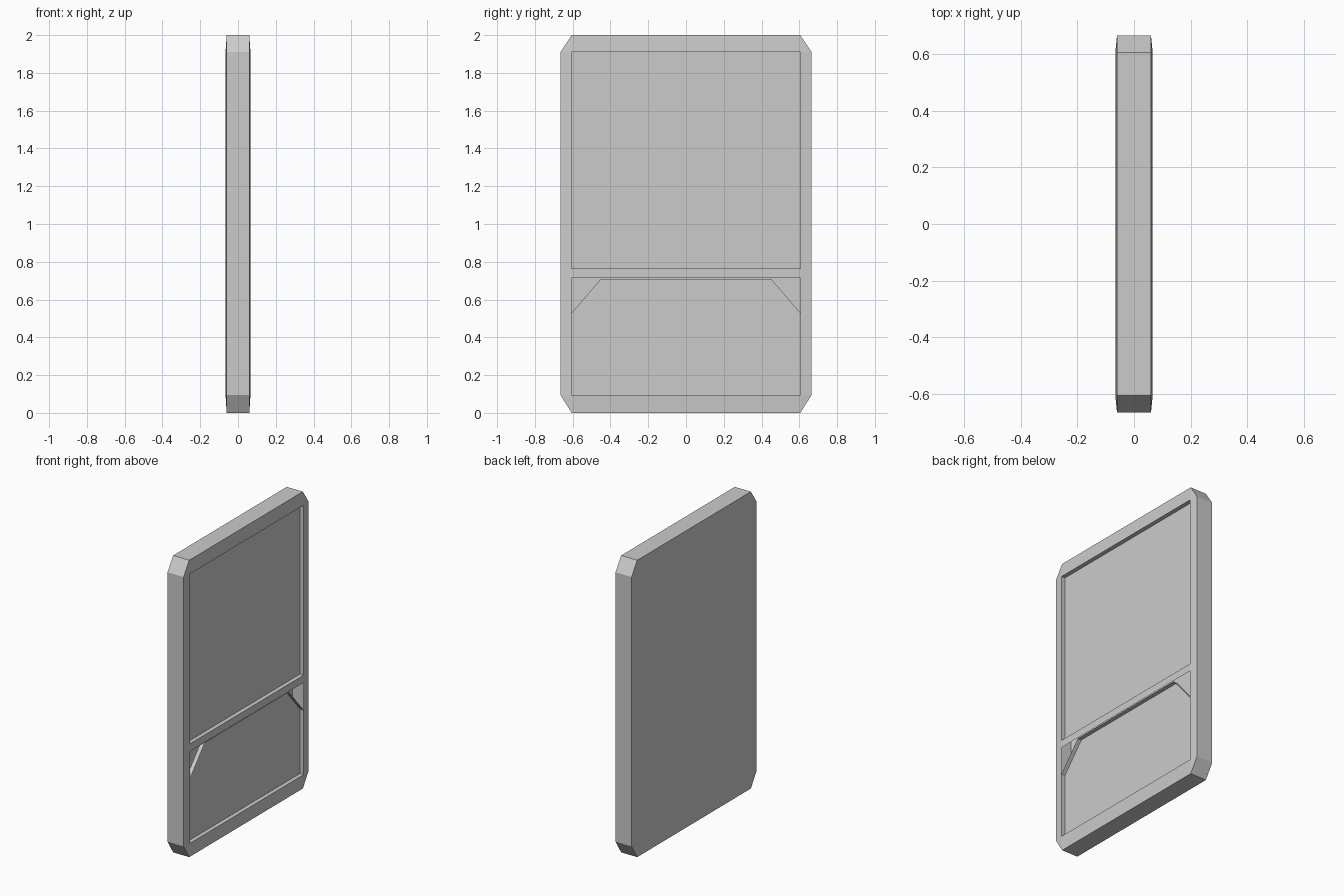
import bpy, bmesh
from mathutils import Vector

cube = bpy.data.objects.get("Cube")
if cube:
    bpy.data.objects.remove(cube, do_unlink=True)

# Outer limits and the inner rectangle they frame
WIDE, INNER = 0.665, 0.605
BOTTOM, TOP = 0.0, 2.0
LOW, HIGH = 0.095, 1.91
RAIL_LOW, RAIL_HIGH = 0.715, 0.765
FACE_X, RIM_X, FLOOR_X = 0.066, 0.06, 0.038

grey = bpy.data.materials.new("light_grey")
grey.use_nodes = True
colour = (0.6, 0.6, 0.6, 1)
grey.diffuse_color = colour
grey.node_tree.nodes["Principled BSDF"].inputs["Base Color"].default_value = colour


def make_object(name, faces, centre, outward):
    """Join the faces into one object, all turned away from or towards centre."""
    bm = bmesh.new()
    for points in faces:
        bm.faces.new([bm.verts.new(p) for p in points])
    bmesh.ops.remove_doubles(bm, verts=bm.verts, dist=0.0005)
    bm.normal_update()
    for f in bm.faces:
        away = f.normal.dot(f.calc_center_median() - Vector(centre)) > 0
        if away != outward:
            f.normal_flip()
    mesh = bpy.data.meshes.new(name)
    bm.to_mesh(mesh)
    bm.free()
    mesh.materials.append(grey)
    obj = bpy.data.objects.new(name, mesh)
    bpy.context.collection.objects.link(obj)
    return obj


def rectangle(x, z0, z1):
    return [(x, -INNER, z0), (x, INNER, z0), (x, INNER, z1), (x, -INNER, z1)]


def border(x_face, x_rim):
    """Sloping bands and corner triangles around the inner rectangle."""
    faces = []
    for inner, outer in ((LOW, BOTTOM), (HIGH, TOP)):
        faces.append([(x_face, -INNER, inner), (x_face, INNER, inner),
                      (x_rim, INNER, outer), (x_rim, -INNER, outer)])
        for s in (-1, 1):
            faces.append([(x_face, s * INNER, inner), (x_rim, s * WIDE, inner),
                          (x_rim, s * INNER, outer)])
    for s in (-1, 1):
        faces.append([(x_face, s * INNER, LOW), (x_face, s * INNER, HIGH),
                      (x_rim, s * WIDE, HIGH), (x_rim, s * WIDE, LOW)])
    return faces


def loop_walls(outline, x0, x1):
    pairs = zip(outline, outline[1:] + outline[:1])
    return [[(x0, *a), (x1, *a), (x1, *b), (x0, *b)] for a, b in pairs]


# Hollow case: outer rim, closed back, and open frame with a cross rail
octagon = [(-INNER, BOTTOM), (INNER, BOTTOM), (WIDE, LOW), (WIDE, HIGH),
           (INNER, TOP), (-INNER, TOP), (-WIDE, HIGH), (-WIDE, LOW)]
case = loop_walls(octagon, -RIM_X, RIM_X)
case += border(FACE_X, RIM_X) + border(-FACE_X, -RIM_X)
case.append(rectangle(-FACE_X, LOW, HIGH))
case.append(rectangle(FACE_X, RAIL_LOW, RAIL_HIGH))
make_object("case", case, (0, 0, 1), True)


# Shallow trays set into the two openings
def tray(name, outline):
    faces = loop_walls(outline, FLOOR_X, FACE_X)
    faces.append([(FLOOR_X, *p) for p in outline])
    mid_z = sum(p[1] for p in outline) / len(outline)
    make_object(name, faces, (FACE_X, 0, mid_z), False)


tray("upper_tray", [(-INNER, RAIL_HIGH), (INNER, RAIL_HIGH), (INNER, HIGH), (-INNER, HIGH)])
tray("lower_tray", [(-INNER, LOW), (INNER, LOW), (INNER, 0.53), (0.45, 0.71),
                    (-0.45, 0.71), (-INNER, 0.53)])
